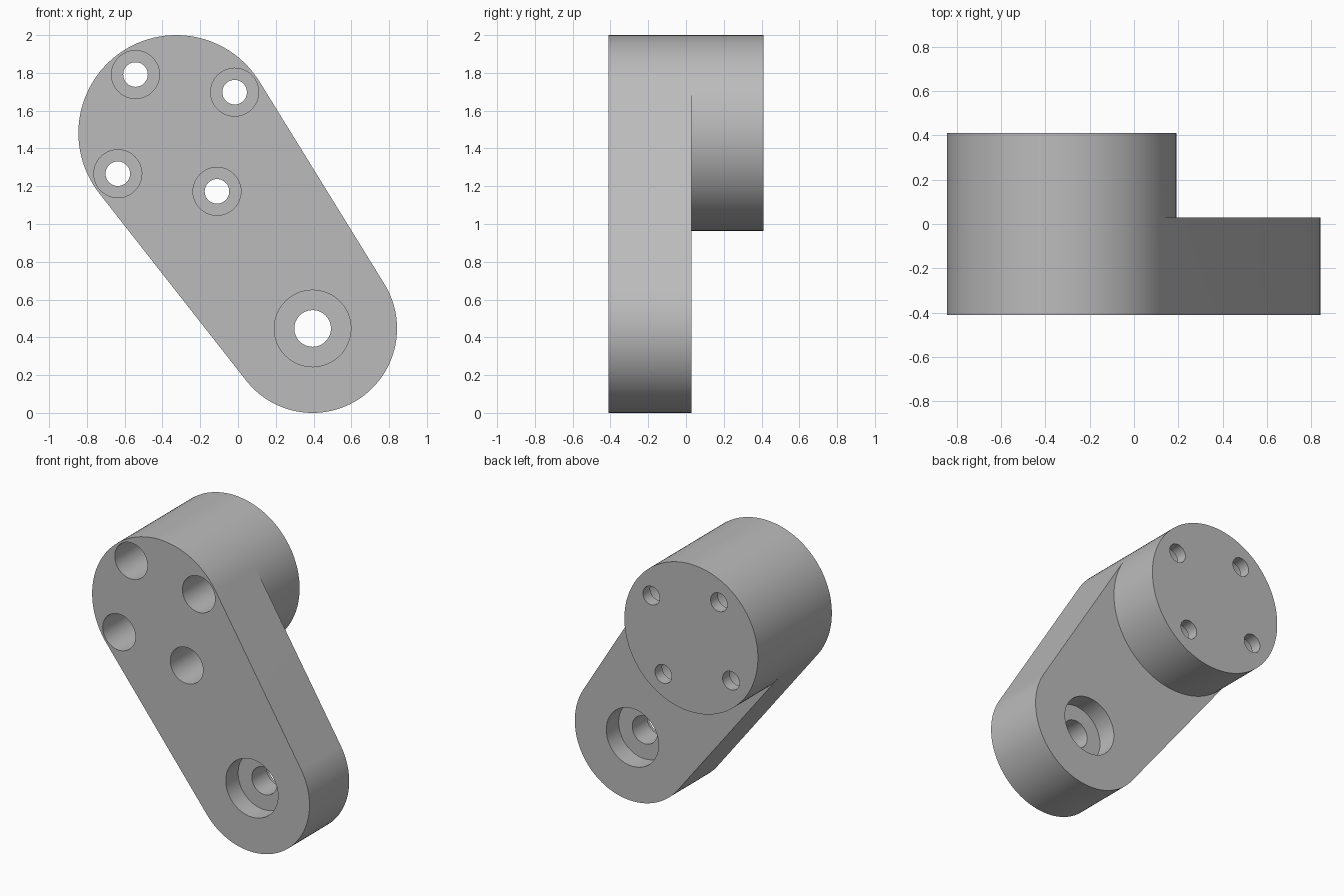
import bpy, bmesh, math

cube = bpy.data.objects.get("Cube")
if cube:
    bpy.data.objects.remove(cube, do_unlink=True)

# Main dimensions: (x, z) centres, radii and depth planes
BIG, BIG_R = (-0.327, 1.482), 0.518
SMALL, SMALL_R = (0.395, 0.447), 0.447
FRONT, STEP, BACK = -0.41, 0.03, 0.41

metal = bpy.data.materials.new("grey metal")
metal.use_nodes = True
GREY = (0.5, 0.5, 0.5, 1)
metal.diffuse_color = GREY
metal.node_tree.nodes["Principled BSDF"].inputs["Base Color"].default_value = GREY


def arc(centre, radius, start, end, steps):
    angles = [start + (end - start) * i / steps for i in range(steps + 1)]
    return [(centre[0] + radius * math.cos(a), centre[1] + radius * math.sin(a)) for a in angles]


def ring(bm, points, y):
    return [bm.verts.new((x, y, z)) for x, z in points]


def bridge(bm, a, b, closed=True):
    for i in range(len(a) if closed else len(a) - 1):
        j = (i + 1) % len(a)
        bm.faces.new((a[i], a[j], b[j], b[i]))


def finish(bm, name):
    bmesh.ops.recalc_face_normals(bm, faces=bm.faces)
    mesh = bpy.data.meshes.new(name)
    bm.to_mesh(mesh)
    bm.free()
    obj = bpy.data.objects.new(name, mesh)
    bpy.context.collection.objects.link(obj)
    mesh.materials.append(metal)
    return obj


# Tangent directions where the straight flanks meet the round ends
dx, dz = SMALL[0] - BIG[0], SMALL[1] - BIG[1]
axis = math.atan2(dz, dx)
spread = math.acos((BIG_R - SMALL_R) / math.hypot(dx, dz))
upper, lower = axis + spread, axis - spread
full = 2 * math.pi

# Tapered arm with a round boss continuing from its large end
outer = arc(BIG, BIG_R, upper, lower + full, 60)
tip = arc(SMALL, SMALL_R, lower, upper, 60)
inner = arc(BIG, BIG_R, lower, upper, 60)[1:-1]

bm = bmesh.new()
front = ring(bm, outer + tip, FRONT)
step = ring(bm, outer + tip, STEP)
inner_step = ring(bm, inner, STEP)
boss_back = ring(bm, outer + inner, BACK)
n = len(outer)
bm.faces.new(front)
bridge(bm, front, step)
bridge(bm, step[:n] + inner_step, boss_back)
bm.faces.new(boss_back)
bm.faces.new([step[n - 1]] + step[n:] + [step[0]] + inner_step[::-1])
arm = finish(bm, "crank_arm")


# Stepped round cutters, each given as (y, radius) pairs
def hole(name, centre, profile):
    bm = bmesh.new()
    rings = [ring(bm, arc(centre, r, 0, full, 48)[:-1], y) for y, r in profile]
    for a, b in zip(rings, rings[1:]):
        bridge(bm, a, b)
    bm.faces.new(rings[0])
    bm.faces.new(rings[-1])
    cutter = finish(bm, name)
    cutter.hide_render = True
    return cutter


BOLT = [(-0.5, 0.127), (0.33, 0.127), (0.33, 0.065), (0.5, 0.065)]
PIVOT = [(-0.5, 0.203), (-0.273, 0.203), (-0.273, 0.097),
         (-0.107, 0.097), (-0.107, 0.203), (0.1, 0.203)]

cutters = [hole("pivot_hole_cutter", SMALL, PIVOT)]
for k in range(4):
    a = axis + math.pi / 2 * (k + 1)
    spot = (BIG[0] + 0.377 * math.cos(a), BIG[1] + 0.377 * math.sin(a))
    cutters.append(hole("bolt_hole_cutter", spot, BOLT))

# Cut the holes, then drop the cutters
bpy.ops.object.select_all(action='DESELECT')
bpy.context.view_layer.objects.active = arm
arm.select_set(True)
for cutter in cutters:
    mod = arm.modifiers.new("hole", 'BOOLEAN')
    mod.operation = 'DIFFERENCE'
    mod.solver = 'EXACT'
    mod.object = cutter
    bpy.ops.object.modifier_apply(modifier=mod.name)
    bpy.data.objects.remove(cutter, do_unlink=True)

bpy.ops.object.shade_smooth_by_angle(angle=math.radians(30))
